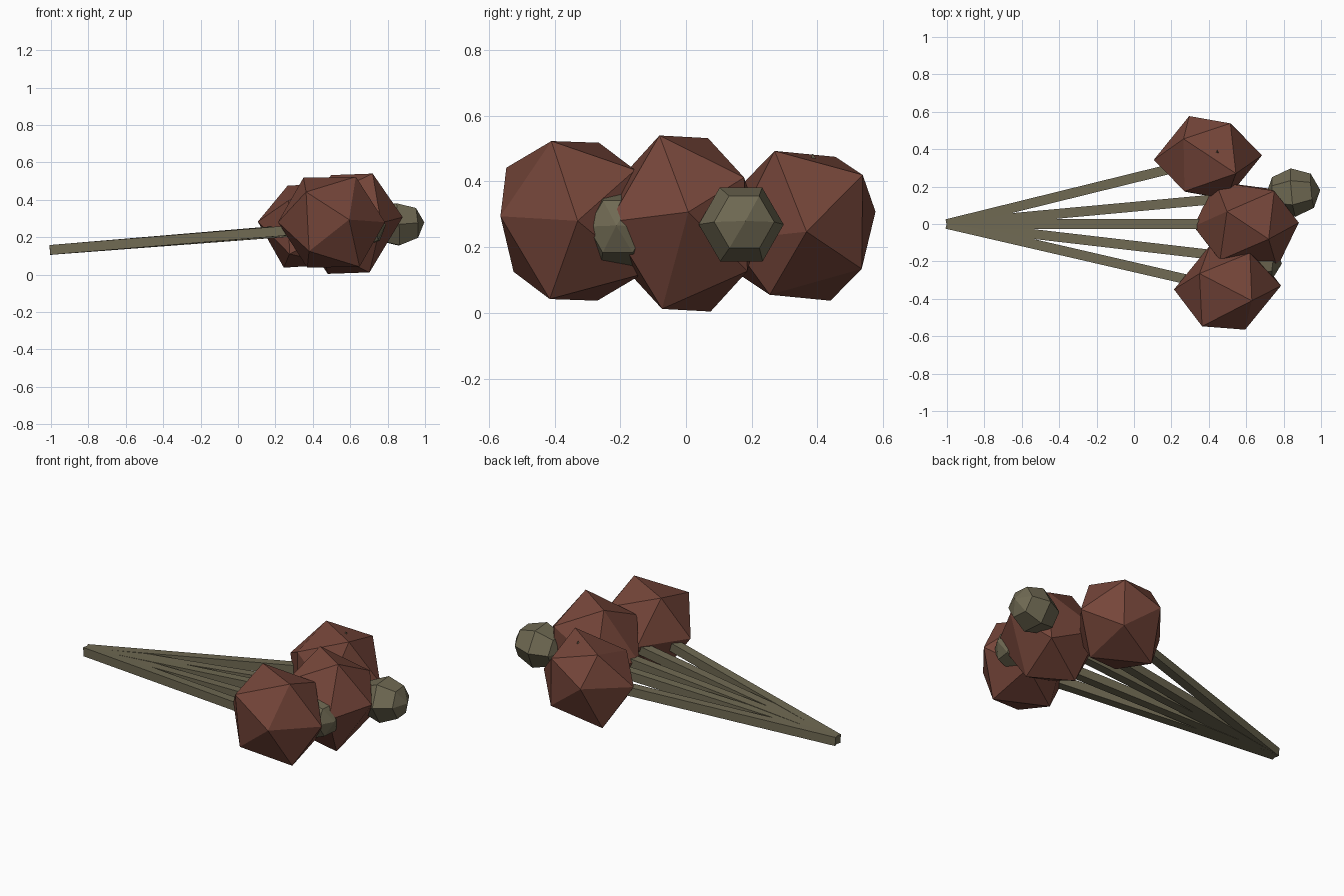
import bpy
import bmesh
from mathutils import Matrix, Vector

old = bpy.data.objects.get("Cube")
if old:
    bpy.data.objects.remove(old, do_unlink=True)


def make_material(name, rgb):
    mat = bpy.data.materials.new(name)
    mat.use_nodes = True
    mat.diffuse_color = (*rgb, 1)
    mat.node_tree.nodes["Principled BSDF"].inputs["Base Color"].default_value = (*rgb, 1)
    return mat


RED = make_material("rust red", (0.18, 0.061, 0.042))
OLIVE = make_material("olive green", (0.16, 0.142, 0.086))
ROOT = Vector((-1, 0, 0.132))


def finish(name, bm, mat):
    bmesh.ops.recalc_face_normals(bm, faces=bm.faces)
    mesh = bpy.data.meshes.new(name)
    bm.to_mesh(mesh)
    bm.free()
    mesh.materials.append(mat)
    obj = bpy.data.objects.new(name, mesh)
    bpy.context.collection.objects.link(obj)
    return obj


def along(direction):
    return direction.to_track_quat('Z', 'X').to_matrix().to_4x4()


def stem(name, end):
    """Square bar from the gathered root to the given end."""
    end = Vector(end)
    axis = end - ROOT
    bm = bmesh.new()
    bmesh.ops.create_cube(bm, size=1, matrix=Matrix.Translation((ROOT + end) / 2)
                          @ along(axis) @ Matrix.Diagonal((0.052, 0.052, axis.length, 1)))
    finish(name, bm, OLIVE)


def bud(name, centre):
    """Six-sided closed bud lined up with its stem."""
    centre = Vector(centre)
    bm = bmesh.new()
    bmesh.ops.create_uvsphere(bm, u_segments=6, v_segments=4, radius=1,
                              matrix=Matrix.Translation(centre) @ along(centre - ROOT)
                              @ Matrix.Diagonal((0.13, 0.13, 0.147, 1)))
    finish(name, bm, OLIVE)


def bloom(name, centre, axes):
    """Uneven twenty-sided bloom: six half axes, mirrored through the centre."""
    centre = Vector(centre)
    bm = bmesh.new()
    for axis in axes:
        for side in (1, -1):
            bm.verts.new(centre + side * Vector(axis))
    bmesh.ops.convex_hull(bm, input=bm.verts)
    finish(name, bm, RED)


# Stems fanning out from one root
stem("left_stem", (0.40, 0.345, 0.25))
stem("left_bud_stem", (0.80, 0.166, 0.268))
stem("middle_stem", (0.60, 0, 0.26))
stem("right_bud_stem", (0.62, -0.188, 0.255))
stem("right_stem", (0.45, -0.335, 0.25))

# Faceted blooms
bloom("left_bloom", (0.395, 0.355, 0.265), [
    (0.15, -0.085, 0.228), (0.289, 0.012, -0.018), (0.12, 0.183, 0.155),
    (-0.10, 0.222, 0.043), (-0.13, 0.10, 0.21), (0.125, 0.18, -0.131)])
bloom("middle_bloom", (0.60, -0.003, 0.272), [
    (-0.103, 0.07, 0.26), (0.12, -0.078, 0.268), (0.281, 0.01, 0.035),
    (0.165, -0.23, 0.005), (0.15, 0.18, 0.14), (-0.14, -0.19, 0.145)])
bloom("right_bloom", (0.50, -0.34, 0.28), [
    (0.13, -0.07, 0.243), (-0.15, 0.075, 0.238), (0.286, 0.01, 0),
    (0.12, 0.185, 0.155), (-0.136, -0.207, 0.162), (0.094, -0.225, 0.014)])

# Closed buds, the right one mostly tucked between the blooms
bud("left_bud", (0.85, 0.168, 0.269))
bud("right_bud", (0.645, -0.195, 0.255))

# Small sepal tip showing through the top of the left bloom
bm = bmesh.new()
bmesh.ops.create_cone(bm, cap_ends=True, segments=3, radius1=0.07, radius2=0, depth=0.1,
                      matrix=Matrix.Translation((0.445, 0.385, 0.435)))
finish("sepal_tip", bm, OLIVE)
